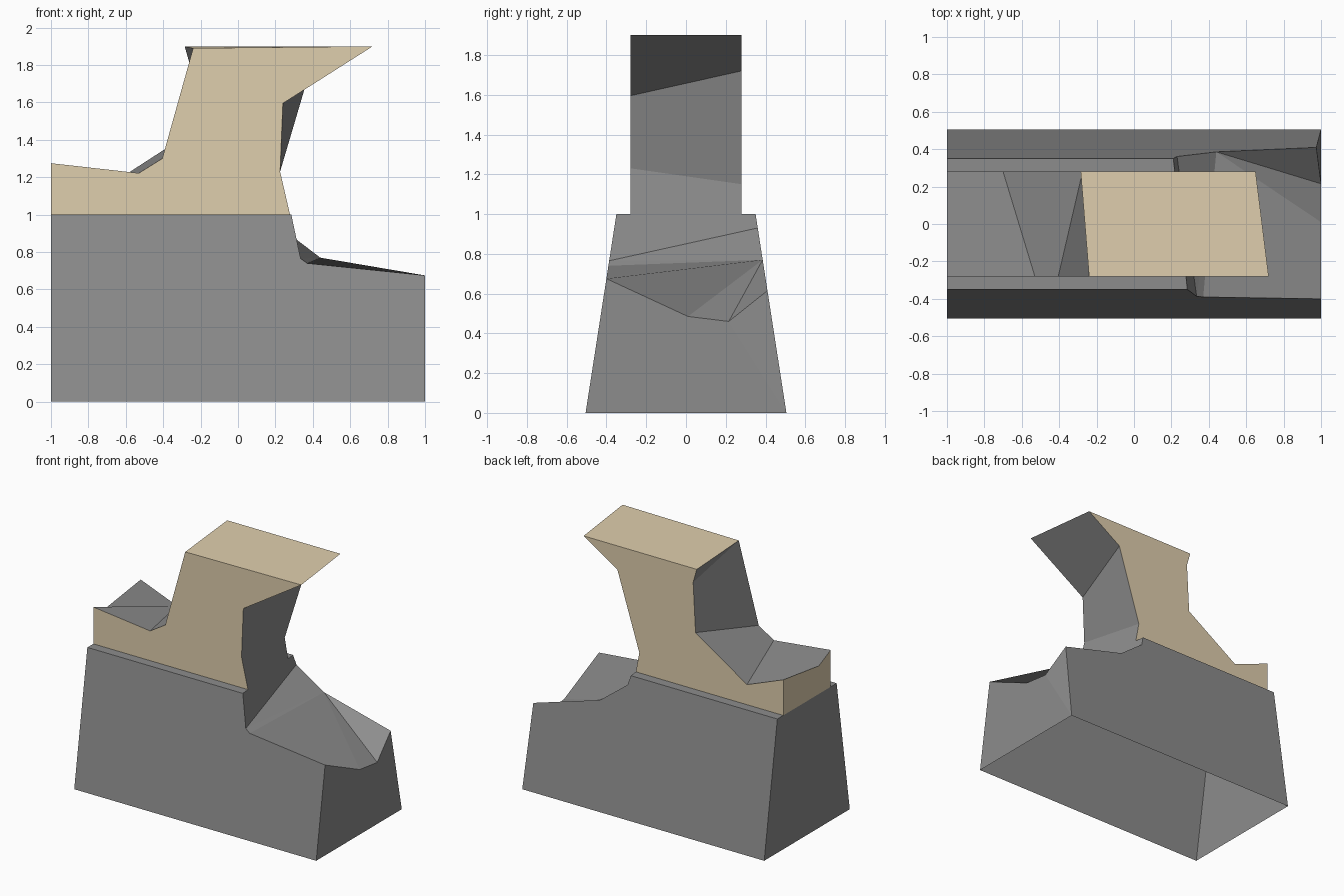
import bpy, bmesh

if "Cube" in bpy.data.objects:
    bpy.data.objects.remove(bpy.data.objects["Cube"])


def material(name, rgb):
    m = bpy.data.materials.new(name)
    m.diffuse_color = (*rgb, 1)
    m.use_nodes = True
    m.node_tree.nodes["Principled BSDF"].inputs["Base Color"].default_value = m.diffuse_color
    return m


stone = material("grey_stone", (0.265, 0.265, 0.265))
plaster = material("tan_plaster", (0.74, 0.62, 0.42))


def broken_wall(name, half, front, back, inner, skin, mats, rule):
    """Hollow wall shell with front/back outlines of (x, z), spare points, and skin faces.
    Points are called by letter: f = front, b = back, m = inner."""
    bm = bmesh.new()
    pts = {"f": [bm.verts.new((x, -half(z), z)) for x, z in front],
           "b": [bm.verts.new((x, half(z), z)) for x, z in back],
           "m": [bm.verts.new(p) for p in inner]}
    bm.faces.new(pts["f"])
    bm.faces.new(pts["b"][::-1])
    for face in skin.split(","):
        bm.faces.new([pts[k[0]][int(k[1:])] for k in face.split()])
    bmesh.ops.recalc_face_normals(bm, faces=bm.faces[:])
    bm.normal_update()
    for f in bm.faces:
        f.material_index = rule(f)
    me = bpy.data.meshes.new(name)
    bm.to_mesh(me)
    bm.free()
    for m in mats:
        me.materials.append(m)
    ob = bpy.data.objects.new(name, me)
    bpy.context.collection.objects.link(ob)
    return ob


# Tapered plinth, broken away at the right, open underneath
broken_wall(
    "wall_base", lambda z: 0.505 - 0.155 * z,
    [(-1, 0), (1, 0), (1, 0.675), (0.37, 0.74), (0.335, 0.765), (0.285, 1), (-1, 1)],
    [(-1, 0), (1, 0), (0.975, 0.615), (0.44, 0.77), (0.23, 0.93), (0.21, 1), (-1, 1)],
    [(1, 0.01, 0.485), (1, 0.215, 0.46),
     (-1, -0.28, 1), (0.278, -0.28, 1), (-1, 0.28, 1), (0.218, 0.28, 1)],
    "f6 f0 b0 b6 m4 m2,"                               # left end
    "f6 m2 m3 f5,b6 b5 m5 m4,"                         # ledges
    "f1 b1 m1 m0 f2,b1 b2 m1,"                         # right end
    "f5 f4 b4 b5 m5 m3,f4 b3 b4,f4 f3 b3,"             # broken surface
    "f2 m0 b3 f3,m0 m1 b3,m1 b2 b3",
    [stone], lambda f: 0)


# Upper wall stump: plastered outside, bare stone where broken
def plastered(f):
    n, c = f.normal, f.calc_center_median()
    return int(abs(n.y) > 0.99 or n.x < -0.999 or (n.z > 0.9 and c.z > 1.85))


broken_wall(
    "upper_wall", lambda z: 0.28,
    [(-1, 1), (0.278, 1), (0.225, 1.23), (0.24, 1.595), (0.72, 1.9),
     (-0.24, 1.89), (-0.405, 1.3), (-0.53, 1.222), (-1, 1.275)],
    [(-1, 1), (0.218, 1), (0.19, 1.15), (0.37, 1.72), (0.65, 1.9), (-0.285, 1.9),
     (-0.255, 1.795), (-0.275, 1.425), (-0.7, 1.15), (-1, 1.266)],
    [(-1, -0.14, 1.21)],
    "f0 f8 m0 b9 b0,"                                  # left end
    "f1 b1 b2 f2,f2 b2 b3 f3,f3 b3 b4 f4,"             # right broken side
    "f4 b4 b5 f5,"                                     # top
    "f5 b5 b6,f5 b6 b7 f6,f6 b7 b8 f7,"                # left broken side
    "f7 b8 b9 m0 f8",
    [stone, plaster], plastered)
